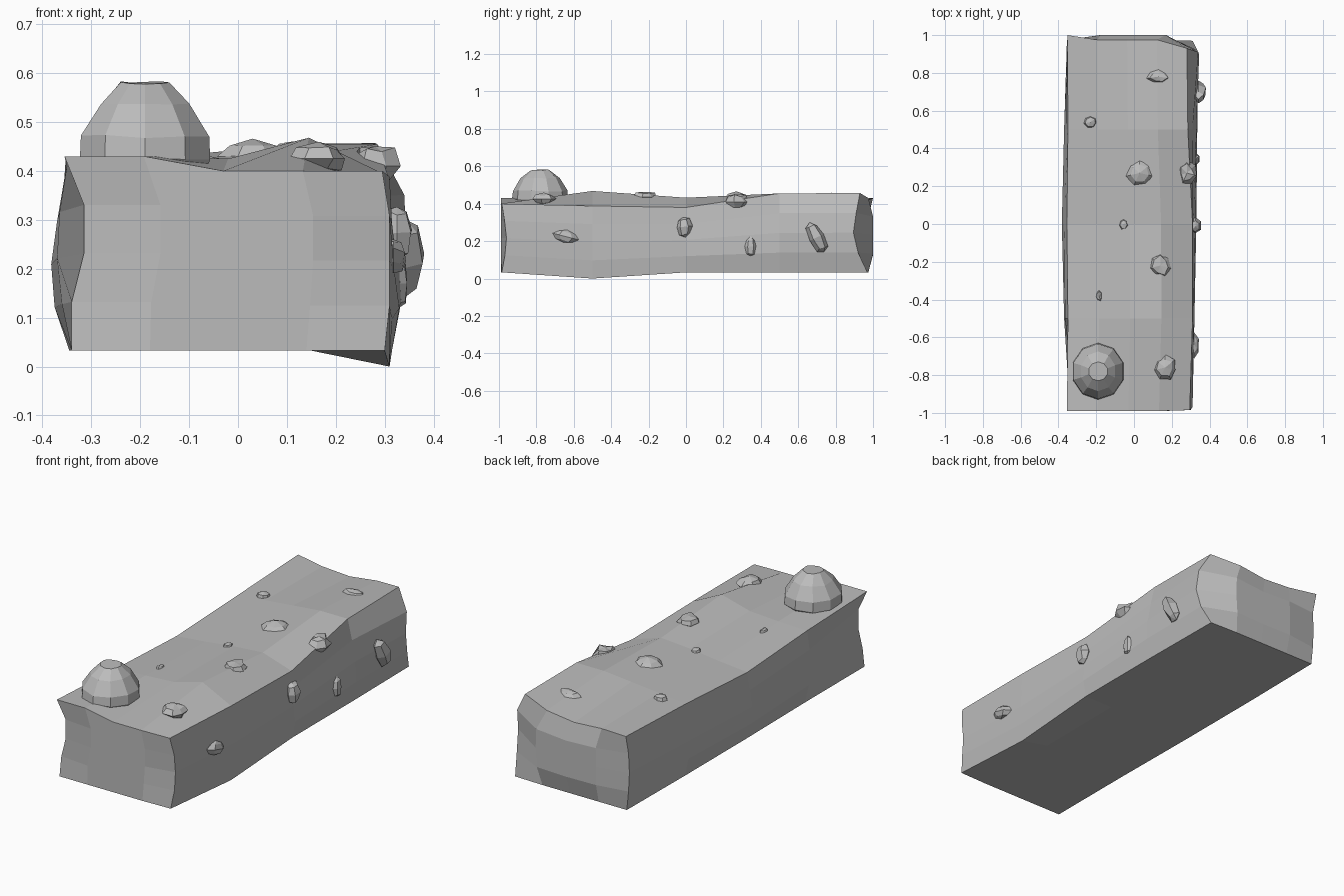
import bpy, bmesh, math, random
from mathutils import Vector, Euler

if "Cube" in bpy.data.objects:
    bpy.data.objects.remove(bpy.data.objects["Cube"])

random.seed(4)
stone = bpy.data.materials.new("stone grey")
stone.diffuse_color = (0.5, 0.5, 0.5, 1)
stone.use_nodes = True
stone.node_tree.nodes["Principled BSDF"].inputs["Base Color"].default_value = stone.diffuse_color


def finish(name, bm):
    bmesh.ops.recalc_face_normals(bm, faces=bm.faces[:])
    me = bpy.data.meshes.new(name)
    bm.to_mesh(me)
    bm.free()
    me.materials.append(stone)
    ob = bpy.data.objects.new(name, me)
    bpy.context.collection.objects.link(ob)
    return ob


# Rock slab: top heights [y][x], side outlines [y][z]
top = [[.43, .43, .40, .40, .40],
       [.41, .415, .425, .468, .388],
       [.385, .40, .42, .432, .38],
       [.41, .425, .44, .455, .455],
       [.43, .42, .41, .43, .457]]
right = [[.30, .31, .31, .31, .295],
         [.31, .315, .32, .315, .31],
         [.315, .33, .325, .315, .31],
         [.315, .335, .33, .31, .285],
         [.31, .335, .345, .34, .28]]
left = [[-.34, -.34, -.315, -.315, -.355],
        [-.34, -.36, -.37, -.365, -.35],
        [-.345, -.375, -.382, -.37, -.355],
        [-.345, -.365, -.37, -.36, -.35],
        [-.34, -.35, -.355, -.35, -.352]]
back_corner = [.97, .92, .895, .91, .93]
front_corner = [-.985, -.968, -.96, -.97, -.985]

bm = bmesh.new()
bmesh.ops.create_cube(bm, size=4)
bmesh.ops.subdivide_edges(bm, edges=bm.edges[:], cuts=3, use_grid_fill=True)
for v in bm.verts:
    i, j, k = (round(c) + 2 for c in v.co)
    x = left[j][k] + (right[j][k] - left[j][k]) * i / 4
    y = -1 + j / 2
    if j == 0:
        y = front_corner[k] if i == 4 else -.99
        if i == 0 and 0 < k < 4:
            y = -.975
    elif j == 4:
        y = back_corner[k] if i == 4 else (1.0 if 0 < k < 4 else .975)
        if i == 0:
            y = 1.0 if k == 4 else .975
    low = 0 if (i == 4 and j == 1) else .033
    z = low + (top[j][i] - low) * k / 4
    v.co = (x, y, z)
finish("rock_slab", bm)


# Faceted stones: a rough low-poly ball stretched to size
def rock(name, loc, size, sides, rings, jitter, rot=(0, 0, 0)):
    bm = bmesh.new()
    bmesh.ops.create_uvsphere(bm, u_segments=sides, v_segments=rings, radius=1)
    e = Euler(rot)
    for v in bm.verts:
        c = v.co * random.uniform(1 - jitter, 1 + jitter * .4)
        p = Vector((c.x * size[0], c.y * size[1], c.z * size[2]))
        p.rotate(e)
        v.co = p + Vector(loc)
    return finish(name, bm)


# Pebbles set in the top
for n, (x, y, z, a, b, h) in enumerate([
        (.13, .78, .435, .065, .042, .028), (-.23, .54, .415, .04, .035, .028),
        (.03, .27, .43, .078, .08, .035), (-.055, 0, .412, .025, .033, .018),
        (.14, -.22, .437, .065, .072, .03), (-.185, -.38, .408, .02, .033, .018),
        (.165, -.76, .425, .065, .065, .032), (.28, .27, .41, .055, .065, .05)]):
    rock(f"top_pebble_{n}", (x, y, z), (a, b, h), 7, 4, .22)

# Pebbles set in the right side
for n, (x, y, z, a, b, h, tilt) in enumerate([
        (.318, -.645, .225, .028, .072, .035, -.25), (.325, -.01, .277, .035, .045, .06, .1),
        (.328, .345, .17, .024, .036, .055, 0), (.342, .70, .22, .042, .045, .095, .45)]):
    rock(f"side_pebble_{n}", (x, y, z), (a, b, h), 6, 4, .18, (tilt, 0, 0))

# Boulder near the front: stacked rings (height, half width, half depth, y shift)
bm = bmesh.new()
loops = []
for z, a, b, dy in [(.39, .125, .125, 0), (.425, .14, .15, 0), (.47, .138, .145, 0),
                    (.535, .095, .105, 0), (.58, .052, .05, .0)]:
    loops.append([bm.verts.new((-.19 + a * math.cos(t), -.78 + dy + b * math.sin(t),
                                z + random.uniform(-.004, .004)))
                  for t in (math.tau * (s + .5) / 10 for s in range(10))])
for lo, hi in zip(loops, loops[1:]):
    for s in range(10):
        q = (s + 1) % 10
        bm.faces.new((lo[s], lo[q], hi[q], hi[s]))
bm.faces.new(loops[0])
bm.faces.new(loops[-1])
finish("boulder", bm)
